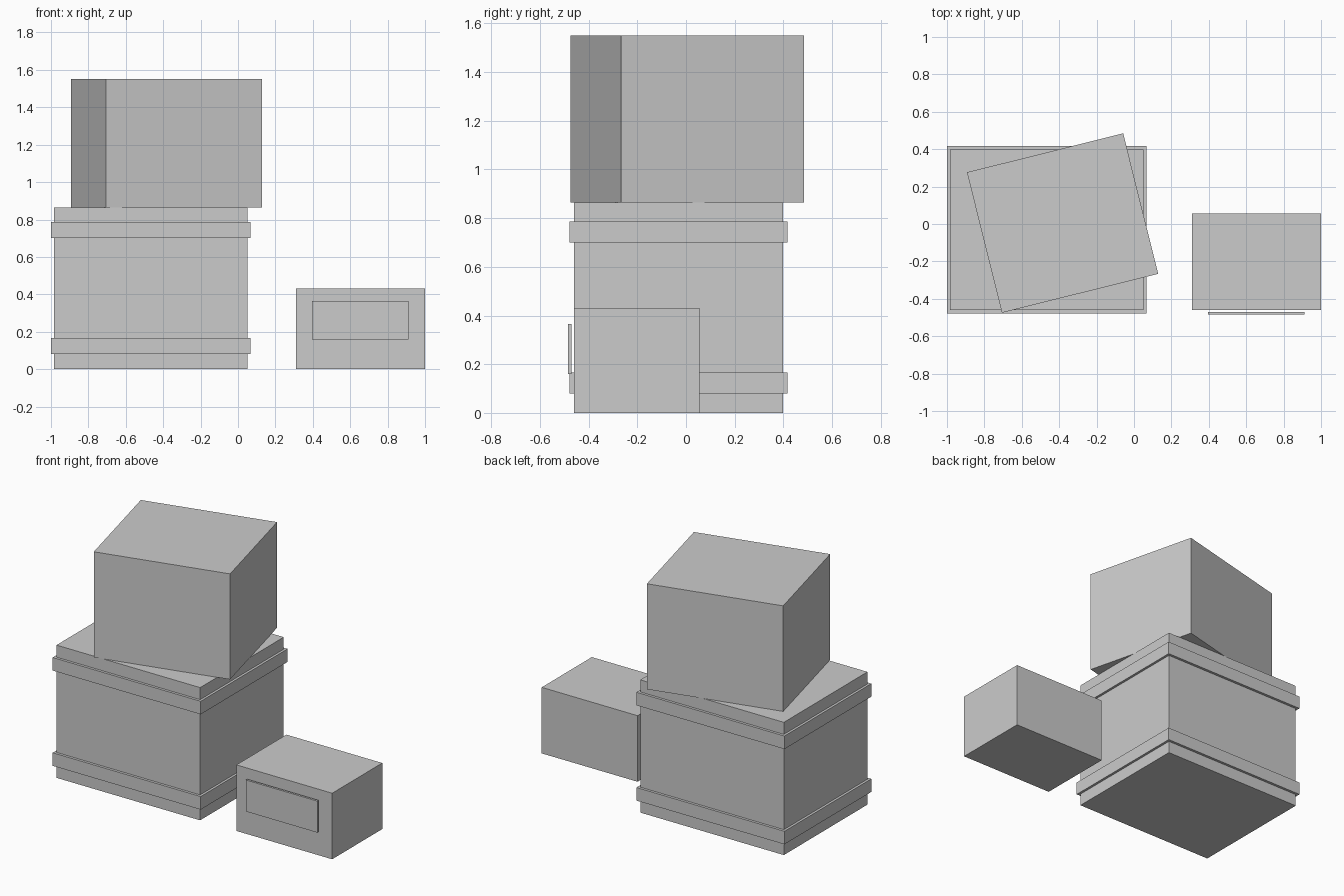
import bpy
import math
from mathutils import Matrix, Vector

cube = bpy.data.objects.get("Cube")
if cube:
    bpy.data.objects.remove(cube, do_unlink=True)

grey = bpy.data.materials.new("plain_grey")
grey.use_nodes = True
colour = (0.6, 0.6, 0.6, 1.0)
grey.diffuse_color = colour
grey.node_tree.nodes["Principled BSDF"].inputs["Base Color"].default_value = colour


def box(name, centre, size, turn=0.0):
    """Flat-shaded box with its size baked in, turned about z."""
    bpy.ops.mesh.primitive_cube_add(size=1, location=centre)
    ob = bpy.context.object
    ob.name = name
    ob.data.transform(Matrix.Diagonal(Vector((*size, 1.0))))
    ob.rotation_euler.z = math.radians(turn)
    ob.data.materials.append(grey)
    return ob


# Large lower crate with two raised bands
crate_x, crate_y = -0.467, -0.031
box("lower_crate", (crate_x, crate_y, 0.432), (1.034, 0.86, 0.864))
for name, z in (("lower_band", 0.123), ("upper_band", 0.743)):
    box(name, (crate_x, crate_y, z), (1.066, 0.894, 0.085))

# Turned crate resting on top
box("upper_crate", (-0.382, 0.005, 1.2075), (0.861, 0.774, 0.687), turn=14)

# Small crate beside them, with a label plate just off its front
box("small_crate", (0.655, -0.202, 0.215), (0.69, 0.515, 0.43))
box("label_plate", (0.653, -0.478, 0.262), (0.515, 0.014, 0.205))
